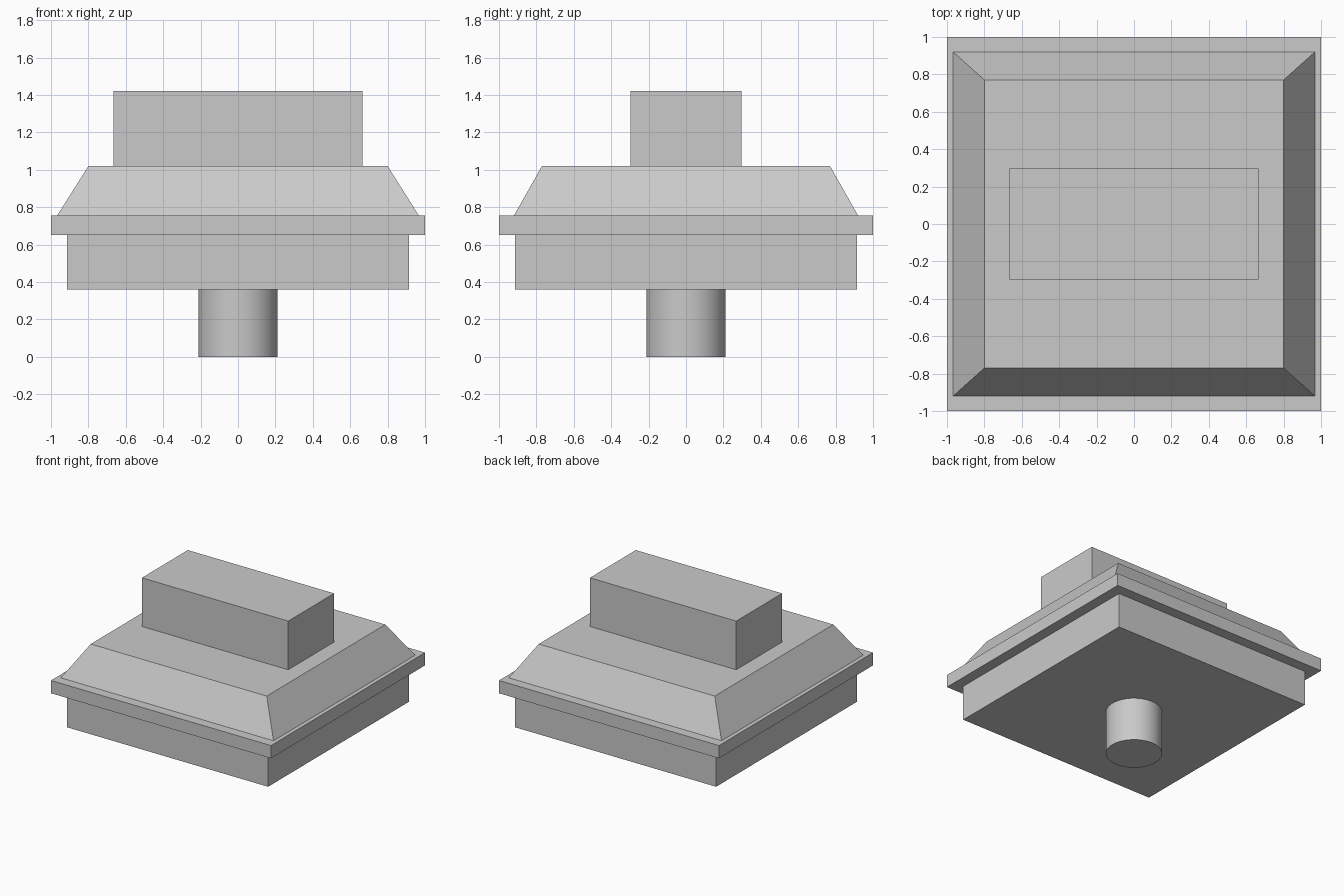
import bpy
import bmesh
import math

cube = bpy.data.objects.get("Cube")
if cube:
    bpy.data.objects.remove(cube, do_unlink=True)

# Single matte grey for every part
grey = bpy.data.materials.new("light_grey")
grey.use_nodes = True
colour = (0.59, 0.59, 0.59, 1)
grey.diffuse_color = colour
grey.node_tree.nodes["Principled BSDF"].inputs["Base Color"].default_value = colour


def block(name, z0, z1, bottom, top=None):
    """Box or tapered block from half sizes (x, y) at its bottom and top."""
    top = top or bottom
    bm = bmesh.new()
    bmesh.ops.create_cube(bm, size=2)
    for v in bm.verts:
        hx, hy = top if v.co.z > 0 else bottom
        v.co = (v.co.x * hx, v.co.y * hy, z1 if v.co.z > 0 else z0)
    mesh = bpy.data.meshes.new(name)
    bm.to_mesh(mesh)
    bm.free()
    mesh.materials.append(grey)
    obj = bpy.data.objects.new(name, mesh)
    bpy.context.collection.objects.link(obj)
    return obj


# Square housing, flange, sloped shoulder and grip block
block("housing", 0.36, 0.65, (0.913, 0.913))
block("flange", 0.65, 0.755, (1, 1))
block("sloped_shoulder", 0.755, 1.02, (0.967, 0.92), (0.80, 0.77))
block("grip_block", 1.02, 1.42, (0.665, 0.298))

# Round stem underneath
bpy.ops.mesh.primitive_cylinder_add(vertices=48, radius=0.212, depth=0.36,
                                    location=(0, 0, 0.18))
stem = bpy.context.object
stem.name = "stem"
stem.data.materials.append(grey)
bpy.ops.object.shade_smooth_by_angle(angle=math.radians(30))
